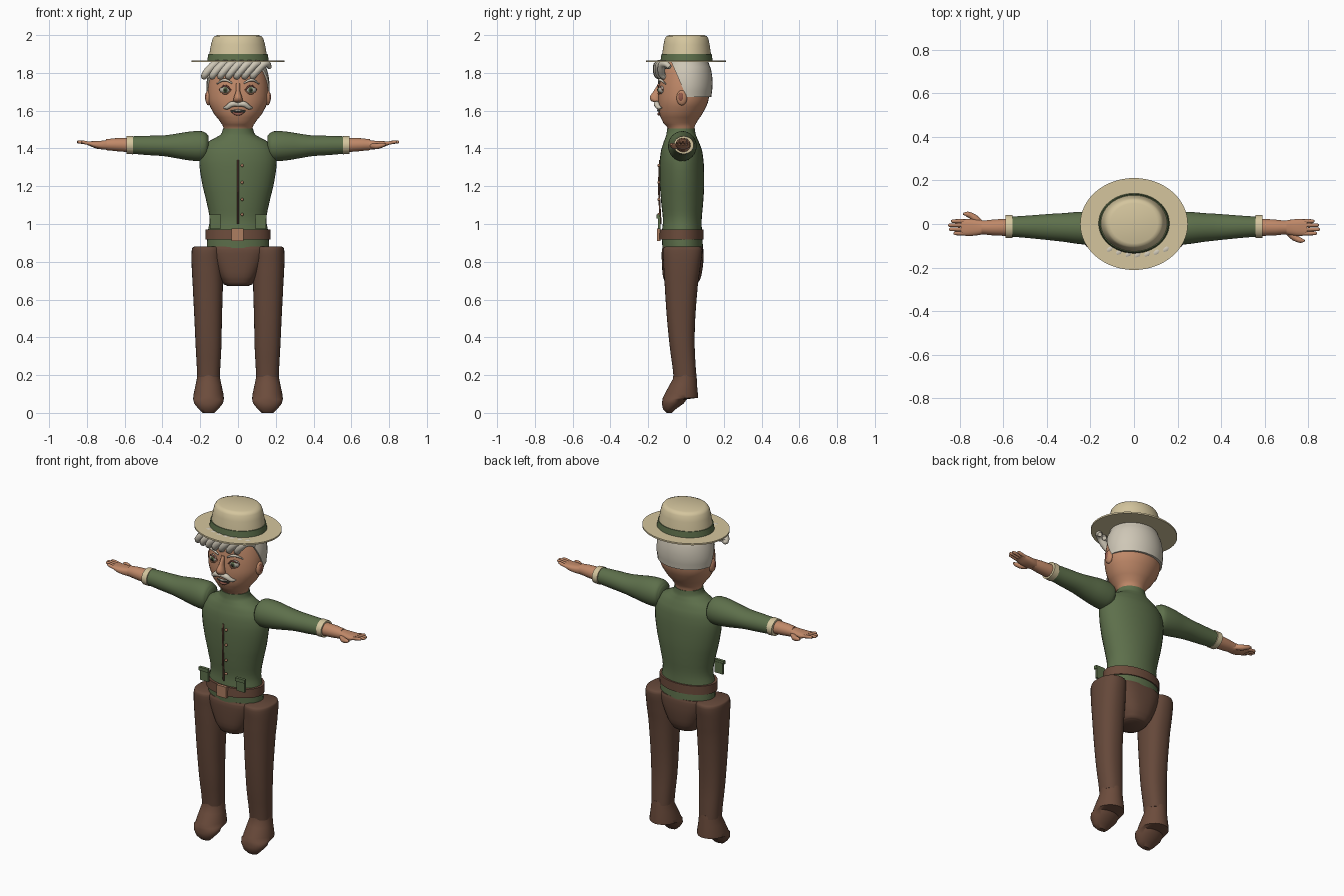
import bpy, bmesh, math
from mathutils import Vector

if "Cube" in bpy.data.objects:
    bpy.data.objects.remove(bpy.data.objects["Cube"])


def material(name, r, g, b):
    m = bpy.data.materials.new(name)
    m.use_nodes = True
    colour = (r, g, b, 1)
    m.diffuse_color = colour
    m.node_tree.nodes["Principled BSDF"].inputs["Base Color"].default_value = colour
    return m


SKIN = material("skin", .53, .25, .14)
HAIR = material("silver hair", .62, .57, .47)
CREAM = material("cream", .66, .56, .34)
GREEN = material("green cloth", .11, .16, .07)
BROWN = material("trouser brown", .13, .065, .042)
LEATHER = material("leather brown", .15, .072, .045)
COPPER = material("copper", .42, .21, .12)
WHITE = material("eye white", .45, .42, .36)
DARK = material("dark", .03, .03, .022)
LIP = material("lip", .28, .1, .07)


def finish(obj, mat, angle=45):
    obj.data.materials.append(mat)
    bpy.ops.object.select_all(action="DESELECT")
    obj.select_set(True)
    bpy.context.view_layer.objects.active = obj
    bpy.ops.object.shade_smooth_by_angle(angle=math.radians(angle))
    return obj


def mesh_object(name, bm, mat):
    bmesh.ops.recalc_face_normals(bm, faces=bm.faces)
    mesh = bpy.data.meshes.new(name)
    bm.to_mesh(mesh)
    bm.free()
    obj = bpy.data.objects.new(name, mesh)
    bpy.context.collection.objects.link(obj)
    return finish(obj, mat)


def refine(rings, steps=3):
    """Ease between the given cross-sections."""
    out = []
    for i in range(len(rings) - 1):
        p = [Vector(rings[max(0, min(k, len(rings) - 1))]) for k in range(i - 1, i + 3)]
        for j in range(steps):
            t = j / steps
            m1, m2 = (p[2] - p[0]) / 2, (p[3] - p[1]) / 2
            q = p[1] * (2*t**3 - 3*t**2 + 1) + m1 * (t**3 - 2*t**2 + t)
            q += p[2] * (3*t**2 - 2*t**3) + m2 * (t**3 - t**2)
            q[0] = p[1][0] + (p[2][0] - p[1][0]) * t
            out.append(q)
    return out + [Vector(rings[-1])]


def loft(name, rings, mat, axis="z", power=2, smooth=True, side=1, cut=None, n=32):
    """Rings are (along, centre a, centre b, radius a, radius b)."""
    bm = bmesh.new()
    loops = []
    for t, ca, cb, ra, rb in (refine(rings) if smooth else rings):
        loop = []
        for k in range(n):
            c, s = math.cos(math.tau * k / n), math.sin(math.tau * k / n)
            a = ca + ra * math.copysign(abs(c) ** (2 / power), c)
            b = cb + rb * math.copysign(abs(s) ** (2 / power), s)
            co = (a * side, b, t) if axis == "z" else (t * side, a, b)
            loop.append(bm.verts.new(co))
        loops.append(loop)
    for lo, hi in zip(loops, loops[1:]):
        for k in range(n):
            bm.faces.new((lo[k], lo[k - 1], hi[k - 1], hi[k]))
    bm.faces.new(loops[0])
    bm.faces.new(loops[-1])
    if cut:
        bmesh.ops.bisect_plane(bm, geom=bm.verts[:] + bm.edges[:] + bm.faces[:],
                               plane_co=cut[0], plane_no=cut[1], clear_outer=True)
        edges = [e for e in bm.edges if e.is_boundary]
        bmesh.ops.holes_fill(bm, edges=edges)
    return mesh_object(name, bm, mat)


def profile(rows):
    """Rows of (z, half width, front y, back y) as rings centred on x."""
    return [(z, 0, (f + b) / 2, w, (b - f) / 2) for z, w, f, b in rows]


def ball(name, centre, radii, mat):
    bm = bmesh.new()
    bmesh.ops.create_uvsphere(bm, u_segments=20, v_segments=12, radius=1)
    bmesh.ops.scale(bm, vec=radii, verts=bm.verts)
    bmesh.ops.translate(bm, vec=centre, verts=bm.verts)
    return mesh_object(name, bm, mat)


def box(name, centre, size, mat):
    bm = bmesh.new()
    bmesh.ops.create_cube(bm, size=1)
    bmesh.ops.scale(bm, vec=size, verts=bm.verts)
    bmesh.ops.translate(bm, vec=centre, verts=bm.verts)
    return mesh_object(name, bm, mat)


def tube(name, points, radii, mat):
    curve = bpy.data.curves.new(name, "CURVE")
    curve.dimensions = "3D"
    curve.bevel_depth, curve.bevel_resolution = 1, 3
    curve.use_fill_caps = True
    spline = curve.splines.new("BEZIER")
    spline.bezier_points.add(len(points) - 1)
    for bp, co, r in zip(spline.bezier_points, points, radii):
        bp.co, bp.radius = co, r
        bp.handle_left_type = bp.handle_right_type = "AUTO"
    spline.resolution_u = 5
    curve.materials.append(mat)
    obj = bpy.data.objects.new(name, curve)
    bpy.context.collection.objects.link(obj)
    return obj


# Hat
loft("hat_brim", [(1.857, 0, 0, .247, .211), (1.866, 0, 0, .247, .211)], CREAM, smooth=False, n=64)
loft("hat_crown", [(1.86, 0, .003, .158, .134), (1.9, 0, .003, .152, .129), (1.95, 0, .003, .143, .122),
                   (1.982, 0, .003, .134, .115), (1.994, 0, .003, .125, .107),
                   (2, 0, .003, .108, .092)], CREAM, smooth=False, n=48)
loft("hat_band", [(1.864, 0, .003, .163, .138), (1.9, 0, .003, .157, .133)], GREEN, smooth=False, n=48)

# Head and hair
loft("head", profile([(1.48, .07, -.09, .04), (1.51, .077, -.098, .045), (1.535, .09, -.12, .055),
                      (1.58, .125, -.14, .085), (1.64, .155, -.148, .115), (1.7, .16, -.146, .125),
                      (1.76, .155, -.138, .13), (1.82, .14, -.125, .125), (1.87, .11, -.1, .11)]), SKIN)
loft("hair", profile([(1.672, .163, -.14, .134), (1.72, .167, -.14, .14), (1.77, .164, -.14, .14),
                      (1.82, .153, -.13, .132), (1.86, .135, -.12, .118)]), HAIR,
     cut=((0, 0, 1.68), (0, -.16, -.07)))
for i in range(7):
    x = -.18 + i * .043
    bow = -.025 * (1 - ((i - 3) / 3) ** 2)
    tube("fringe_curl", [(x + .09, -.085 + bow, 1.83), (x + .07, -.115 + bow, 1.85),
                         (x + .025, -.13 + bow, 1.815), (x, -.115 + bow, 1.78), (x + .008, -.095 + bow, 1.785)],
         [.012, .02, .021, .017, .006], HAIR)

# Face
loft("nose", [(1.642, 0, -.15, .012, .012), (1.65, 0, -.158, .024, .025), (1.67, 0, -.164, .022, .028),
              (1.7, 0, -.152, .012, .022), (1.745, 0, -.138, .01, .01)], SKIN)
for s in (1, -1):
    ball("eyeball", (s * .067, -.127, 1.71), (.03, .02, .022), WHITE)
    ball("iris", (s * .067, -.14, 1.71), (.014, .01, .015), GREEN)
    ball("pupil", (s * .067, -.146, 1.71), (.008, .007, .009), DARK)
    for name, rise, r, mat in (("upper_lid", .022, .005, LIP), ("lower_lid", -.021, .004, SKIN)):
        tube(name, [(s * .036, -.14, 1.708), (s * .067, -.146, 1.71 + rise), (s * .099, -.122, 1.71)],
             [r * .6, r, r * .6], mat)
    tube("eyebrow", [(s * .03, -.143, 1.745), (s * .07, -.138, 1.763), (s * .112, -.108, 1.742)],
         [.004, .008, .003], HAIR)
    tube("moustache", [(0, -.153, 1.632), (s * .03, -.155, 1.635), (s * .058, -.145, 1.618),
                       (s * .076, -.13, 1.615)], [.01, .016, .012, .004], HAIR)
    ball("ear", (s * .157, -.022, 1.668), (.016, .028, .04), SKIN)
    ball("ear_hollow", (s * .167, -.026, 1.672), (.008, .015, .024), LIP)
ball("mouth", (0, -.135, 1.597), (.042, .012, .016), DARK)
tube("teeth", [(-.028, -.142, 1.604), (0, -.148, 1.602), (.028, -.142, 1.604)], [.003, .006, .003], WHITE)
tube("lower_lip", [(-.045, -.128, 1.605), (0, -.143, 1.582), (.045, -.128, 1.605)], [.004, .009, .004], LIP)

# Shirt, belt and trimmings
loft("shirt", profile([(.87, .165, -.125, .09), (.95, .162, -.128, .085), (1.02, .15, -.122, .083),
                       (1.1, .163, -.13, .09), (1.2, .187, -.138, .096), (1.32, .205, -.14, .094),
                       (1.39, .195, -.132, .085), (1.435, .16, -.118, .068), (1.465, .105, -.107, .055),
                       (1.48, .087, -.103, .05), (1.505, .08, -.1, .047)]), GREEN)
loft("belt", profile([(.918, .172, -.143, .093), (.97, .172, -.14, .093)]), LEATHER, smooth=False, n=48)
box("buckle", (-.002, -.145, .942), (.064, .018, .066), COPPER)
tube("placket", [(0, -.138, 1.34), (0, -.143, 1.2), (0, -.134, 1)], [.005] * 3, LEATHER)
for z in (1.31, 1.22, 1.13, 1.05):
    ball("button", (.022, -.143, z), (.008, .008, .008), COPPER)
for s in (1, -1):
    box("pocket", (s * .12, -.142, 1.005), (.054, .014, .065), GREEN)
    box("pocket_flap", (s * .12, -.146, 1.04), (.06, .018, .02), GREEN)

# Trousers and boots
loft("hips", profile([(.672, .055, -.085, .04), (.68, .075, -.105, .06), (.72, .1, -.122, .08),
                      (.8, .135, -.128, .092), (.865, .155, -.128, .092), (.88, .15, -.122, .088)]),
     BROWN, power=2.6)
for s in (1, -1):
    loft("trouser_leg", [(.19, .156, -.006, .06, .06), (.35, .156, -.02, .068, .066),
                         (.5, .158, -.026, .073, .075), (.68, .16, -.025, .08, .088),
                         (.8, .164, -.02, .082, .1), (.86, .164, -.018, .081, .105),
                         (.876, .164, -.018, .077, .1), (.881, .164, -.018, .066, .088)],
         BROWN, side=s, power=2.3)
    loft("boot", [(0, .156, -.088, .03, .014), (.02, .156, -.088, .052, .034),
                  (.05, .156, -.07, .076, .058), (.072, .156, -.06, .081, .064),
                  (.08, .156, -.03, .081, .093), (.1, .156, -.025, .079, .088),
                  (.15, .156, -.014, .068, .072), (.18, .156, -.006, .062, .063),
                  (.21, .156, -.006, .06, .06)], LEATHER, side=s, smooth=False)

# Arms and hands; each hand is turned half round, so the thumbs face opposite ways
for s in (1, -1):
    loft("sleeve", [(.155, -.02, 1.415, .05, .05), (.168, -.02, 1.413, .068, .068),
                    (.19, -.02, 1.412, .075, .079), (.25, -.018, 1.413, .074, .077),
                    (.32, -.016, 1.413, .066, .066), (.39, -.014, 1.414, .06, .055),
                    (.48, -.013, 1.416, .052, .051), (.57, -.012, 1.418, .046, .046)],
         GREEN, axis="x", side=s)
    loft("cuff", [(.557, -.012, 1.418, .053, .049), (.59, -.012, 1.418, .053, .047)],
         CREAM, axis="x", side=s, smooth=False)
    loft("forearm", [(.57, -.015, 1.418, .04, .038), (.65, -.016, 1.42, .036, .034),
                     (.7, -.016, 1.42, .031, .029)], SKIN, axis="x", side=s)
    loft("palm", [(.68, -.016, 1.42, .029, .026), (.72, -.016, 1.418, .036, .023),
                  (.76, -.016, 1.421, .039, .018), (.795, -.016, 1.427, .035, .01)],
         SKIN, axis="x", side=s, power=2.5)

    def turn(x, y, z):
        return (s * x, -.015 + s * y, z)

    for y, tip in ((-.028, .84), (-.0095, .853), (.0095, .849), (.028, .828)):
        tube("finger", [turn(.77, y, 1.423), turn(.805, y, 1.43), turn(tip - .006, y, 1.434),
                        turn(tip, y, 1.434)], [.009, .0095, .008, .004], SKIN)
    tube("thumb", [turn(.7, -.015, 1.415), turn(.735, -.045, 1.412), turn(.765, -.06, 1.418),
                   turn(.783, -.062, 1.422)], [.014, .016, .012, .005], SKIN)
